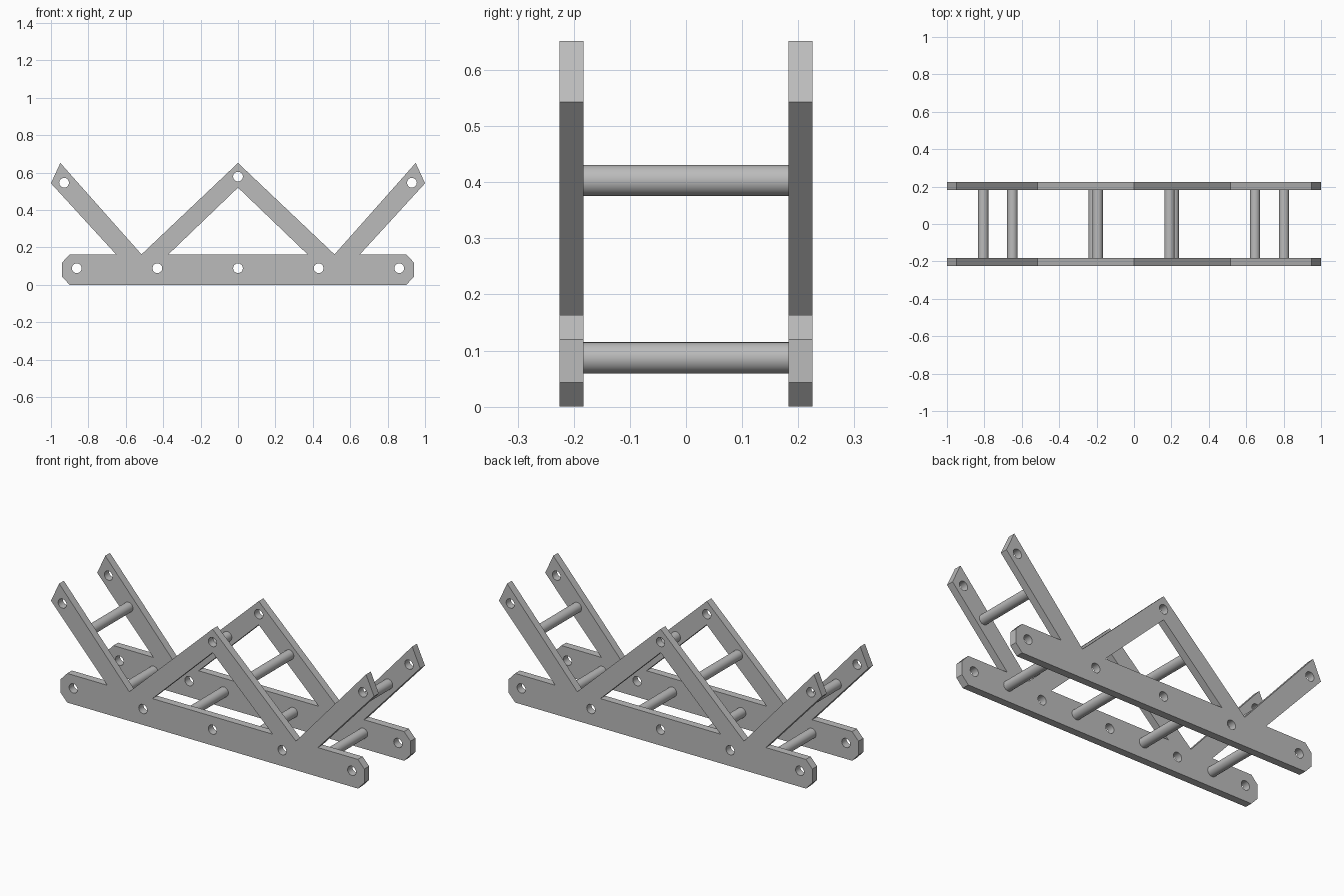
import bpy, bmesh, math

if "Cube" in bpy.data.objects:
    bpy.data.objects.remove(bpy.data.objects["Cube"])

T = 0.042          # plate thickness
Y = 0.204          # plate centre distance from the middle

steel = bpy.data.materials.new("plain grey")
steel.diffuse_color = (0.5, 0.5, 0.5, 1)
steel.use_nodes = True
steel.node_tree.nodes["Principled BSDF"].inputs["Base Color"].default_value = steel.diffuse_color


def finish(obj):
    obj.data.materials.clear()
    obj.data.materials.append(steel)
    bpy.ops.object.select_all(action='DESELECT')
    obj.select_set(True)
    bpy.context.view_layer.objects.active = obj
    bpy.ops.object.shade_smooth_by_angle(angle=math.radians(30))


def circle(cx, cz, r=0.026, n=24):
    return [(cx + r * math.cos(2 * math.pi * i / n),
             cz + r * math.sin(2 * math.pi * i / n)) for i in range(n)]


# Side plate outline: right half from bottom to top, then mirrored
half = [(0.9, 0), (0.94, 0.043), (0.94, 0.12), (0.9, 0.163), (0.652, 0.163),
        (1.0, 0.543), (0.95, 0.652), (0.516, 0.163)]
outline = half + [(0, 0.652)] + [(-x, z) for x, z in reversed(half)]
window = [(-0.372, 0.163), (0.372, 0.163), (0, 0.52)]
hole_centres = [(x, 0.089) for x in (-0.862, -0.431, 0, 0.431, 0.862)]
hole_centres += [(0, 0.579), (-0.93, 0.546), (0.93, 0.546)]
loops = [outline, window] + [circle(x, z) for x, z in hole_centres]


def side_plate(name, y):
    curve = bpy.data.curves.new(name + "_profile", 'CURVE')
    curve.dimensions = '2D'
    curve.fill_mode = 'BOTH'
    curve.extrude = T / 2
    for pts in loops:
        s = curve.splines.new('POLY')
        s.points.add(len(pts) - 1)
        for p, (x, z) in zip(s.points, pts):
            p.co = (x, z, 0, 1)
        s.use_cyclic_u = True
    tmp = bpy.data.objects.new(name + "_profile", curve)
    bpy.context.collection.objects.link(tmp)
    mesh = bpy.data.meshes.new_from_object(
        tmp.evaluated_get(bpy.context.evaluated_depsgraph_get()))
    bpy.data.objects.remove(tmp)
    # weld, clean up the fill and stand the plate upright
    bm = bmesh.new()
    bm.from_mesh(mesh)
    bmesh.ops.remove_doubles(bm, verts=bm.verts, dist=1e-5)
    for v in bm.verts:
        x, z, d = v.co
        v.co = (x, y - d, z)
    bmesh.ops.recalc_face_normals(bm, faces=bm.faces)
    bm.to_mesh(mesh)
    bm.free()
    obj = bpy.data.objects.new(name, mesh)
    bpy.context.collection.objects.link(obj)
    finish(obj)


side_plate("front_side_plate", -Y)
side_plate("back_side_plate", Y)

# Round cross rods between the plates: lower row in the bars, upper row in the braces
rods = [("lower_rod", x, 0.087) for x in (-0.65, -0.215, 0.213, 0.647)]
rods += [("upper_rod", x, 0.403) for x in (-0.806, -0.194, 0.19, 0.802)]
for name, x, z in rods:
    bpy.ops.mesh.primitive_cylinder_add(
        vertices=32, radius=0.0278, depth=2 * (Y - T / 2) + 0.004,
        location=(x, 0, z), rotation=(math.pi / 2, 0, 0))
    rod = bpy.context.object
    rod.name = name
    finish(rod)
